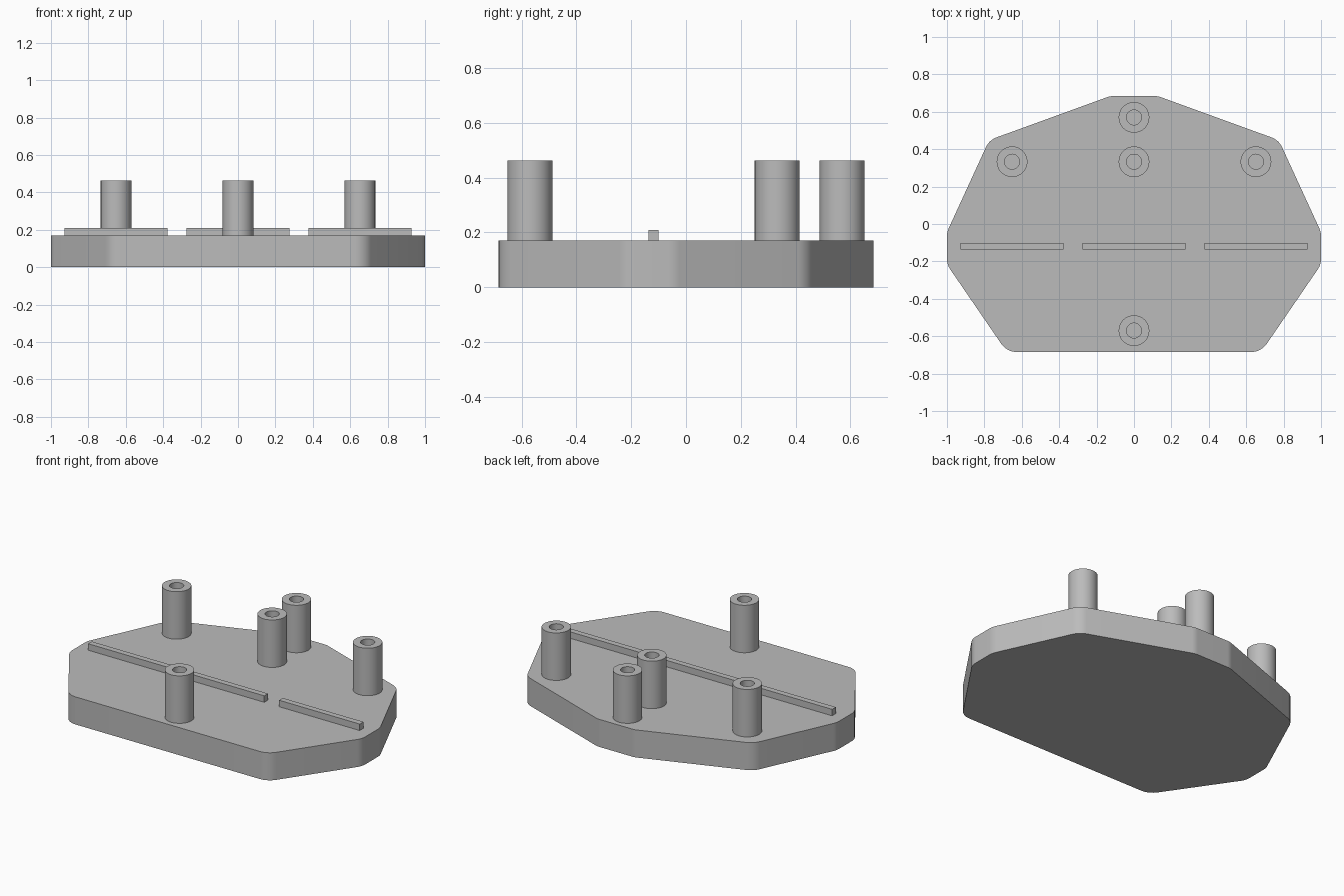
import bpy, bmesh, math
from mathutils import Vector, Matrix

cube = bpy.data.objects.get("Cube")
if cube:
    bpy.data.objects.remove(cube)

PLATE_TOP, POST_TOP, BAR_TOP = 0.17, 0.463, 0.21
CORNER_RADIUS, POST_RADIUS, HOLE_RADIUS = 0.1, 0.082, 0.04

grey = bpy.data.materials.new("plain grey")
grey.use_nodes = True
colour = (0.5, 0.5, 0.5, 1)
grey.diffuse_color = colour
grey.node_tree.nodes["Principled BSDF"].inputs["Base Color"].default_value = colour


def finish(name, bm):
    """Turn a bmesh into a grey object with soft curves and sharp edges."""
    bmesh.ops.recalc_face_normals(bm, faces=bm.faces)
    mesh = bpy.data.meshes.new(name)
    bm.to_mesh(mesh)
    bm.free()
    mesh.materials.append(grey)
    obj = bpy.data.objects.new(name, mesh)
    bpy.context.collection.objects.link(obj)
    bpy.ops.object.select_all(action='DESELECT')
    obj.select_set(True)
    bpy.context.view_layer.objects.active = obj
    bpy.ops.object.shade_smooth_by_angle(angle=math.radians(30))
    return obj


def rounded(corners, radius, steps=8):
    """Replace each corner of a counter-clockwise outline by a tangent arc."""
    points = []
    for i, corner in enumerate(corners):
        to_prev = (corners[i - 1] - corner).normalized()
        to_next = (corners[(i + 1) % len(corners)] - corner).normalized()
        half = to_prev.angle(to_next) / 2
        centre = corner + (to_prev + to_next).normalized() * radius / math.sin(half)
        start = corner + to_prev * radius / math.tan(half) - centre
        turn = math.pi - 2 * half
        for s in range(steps + 1):
            points.append(centre + Matrix.Rotation(turn * s / steps, 2) @ start)
    return points


# Base plate: mirrored half outline, rounded and extruded
half_outline = [(0.68, -0.684), (1, -0.217), (1, -0.043), (0.774, 0.449), (0.127, 0.684)]
corners = [Vector(p) for p in half_outline]
corners += [Vector((-x, y)) for x, y in reversed(half_outline)]
bm = bmesh.new()
bottom = bm.faces.new([bm.verts.new((p.x, p.y, 0)) for p in rounded(corners, CORNER_RADIUS)])
top = bmesh.ops.extrude_face_region(bm, geom=[bottom], use_keep_orig=True)
moved = [v for v in top["geom"] if isinstance(v, bmesh.types.BMVert)]
bmesh.ops.translate(bm, verts=moved, vec=(0, 0, PLATE_TOP))
finish("base_plate", bm)


# Hollow posts: a lathed wall profile
def post(name, x, y):
    bm = bmesh.new()
    profile = [(HOLE_RADIUS, PLATE_TOP), (HOLE_RADIUS, POST_TOP),
               (POST_RADIUS, POST_TOP), (POST_RADIUS, PLATE_TOP)]
    verts = [bm.verts.new((r, 0, z)) for r, z in profile]
    edges = [bm.edges.new(pair) for pair in zip(verts, verts[1:])]
    bmesh.ops.spin(bm, geom=verts + edges, cent=(0, 0, 0), axis=(0, 0, 1),
                   angle=math.tau, steps=48, use_merge=True)
    bmesh.ops.remove_doubles(bm, verts=bm.verts, dist=0.0001)
    finish(name, bm).location = (x, y, 0)


post("front_post", 0, -0.57)
post("middle_post", 0, 0.333)
post("back_post", 0, 0.57)
post("left_post", 0.652, 0.333)
post("right_post", -0.652, 0.333)

# Thin ribs in a row across the plate
for name, x in (("right_rib", -0.652), ("middle_rib", 0), ("left_rib", 0.652)):
    bm = bmesh.new()
    height = BAR_TOP - PLATE_TOP
    bmesh.ops.create_cube(bm, size=1)
    bmesh.ops.scale(bm, verts=bm.verts, vec=(0.55, 0.036, height))
    finish(name, bm).location = (x, -0.119, PLATE_TOP + height / 2)
